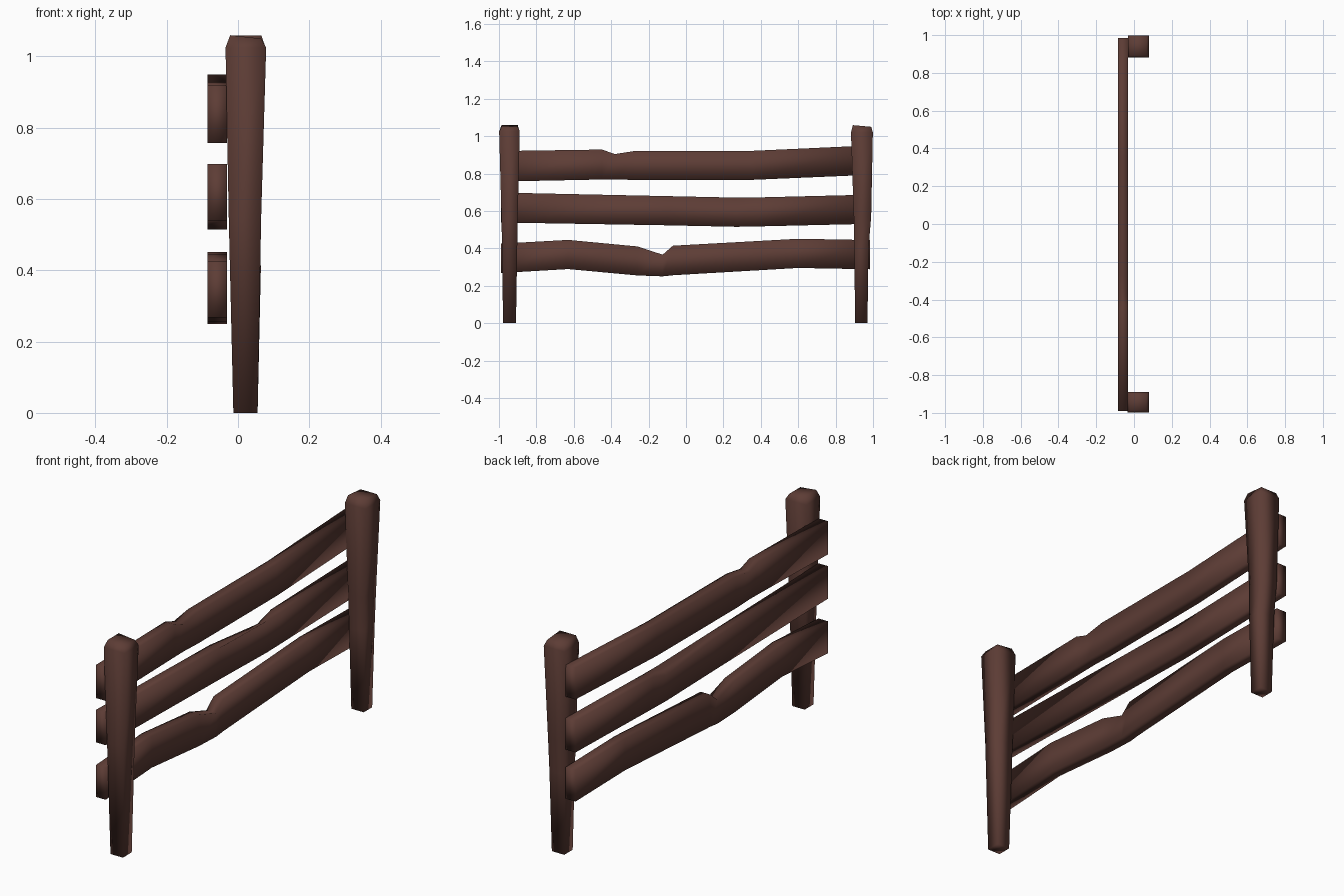
import bpy, bmesh

wood = bpy.data.materials.new("dark brown wood")
wood.diffuse_color = (0.11, 0.046, 0.036, 1)


def loft(name, rings):
    """Skin a row of four-cornered rings and cap both ends."""
    bm = bmesh.new()
    rows = [[bm.verts.new(p) for p in ring] for ring in rings]
    for a, b in zip(rows, rows[1:]):
        for i in range(4):
            j = (i + 1) % 4
            bm.faces.new((a[i], a[j], b[j], b[i]))
    bm.faces.new(rows[0])
    bm.faces.new(rows[-1])
    bmesh.ops.recalc_face_normals(bm, faces=bm.faces[:])
    mesh = bpy.data.meshes.new(name)
    bm.to_mesh(mesh)
    bm.free()
    mesh.materials.append(wood)
    for p in mesh.polygons:
        p.use_smooth = True
    obj = bpy.data.objects.new(name, mesh)
    bpy.context.collection.objects.link(obj)
    return obj


# Posts: (z, x min, x max, y min, y max), tops cut slightly askew
def post(name, levels, slope_x, slope_y):
    rings = []
    for k, (z, x0, x1, y0, y1) in enumerate(levels):
        ring = [(x0, y0), (x1, y0), (x1, y1), (x0, y1)]
        top = k == len(levels) - 1
        xm, ym = (x0 + x1) / 2, (y0 + y1) / 2
        rings.append([(x, y, z + top * (slope_x * (x - xm) + slope_y * (y - ym)))
                      for x, y in ring])
    loft(name, rings)


post("front_post", [
    (0.0, -0.013, 0.055, -0.978, -0.909),
    (0.55, -0.026, 0.065, -0.986, -0.900),
    (1.025, -0.035, 0.079, -0.999, -0.889),
    (1.055, -0.022, 0.065, -0.986, -0.900)], -0.11, 0.0)
post("back_post", [
    (0.0, -0.013, 0.055, 0.904, 0.970),
    (0.40, -0.022, 0.064, 0.900, 0.976),
    (0.57, -0.026, 0.062, 0.897, 0.990),
    (1.02, -0.033, 0.079, 0.882, 0.999),
    (1.054, -0.022, 0.066, 0.892, 0.990)], 0.0, -0.09)


# Rails: (y, bottom z, top z, extra dip of the outer top edge)
def rail(name, stations):
    x0, x1 = -0.085, -0.031
    loft(name, [[(x0, y, b), (x1, y, b), (x1, y, t), (x0, y, t - d)]
                for y, b, t, d in stations])


rail("top_rail", [
    (-0.99, 0.757, 0.920, 0), (-0.45, 0.768, 0.928, 0), (-0.38, 0.769, 0.904, 0),
    (-0.27, 0.765, 0.921, 0), (0.35, 0.766, 0.921, 0), (0.985, 0.793, 0.950, 0)])
rail("middle_rail", [
    (-0.99, 0.538, 0.698, 0), (-0.10, 0.523, 0.679, 0), (0.27, 0.515, 0.671, 0.03),
    (0.38, 0.517, 0.672, 0), (0.985, 0.531, 0.687, 0)])
rail("bottom_rail", [
    (-0.99, 0.268, 0.425, 0), (-0.63, 0.289, 0.445, 0), (-0.26, 0.255, 0.410, 0),
    (-0.125, 0.250, 0.366, 0), (-0.07, 0.256, 0.414, 0), (0.60, 0.295, 0.451, 0),
    (0.985, 0.288, 0.444, 0)])
